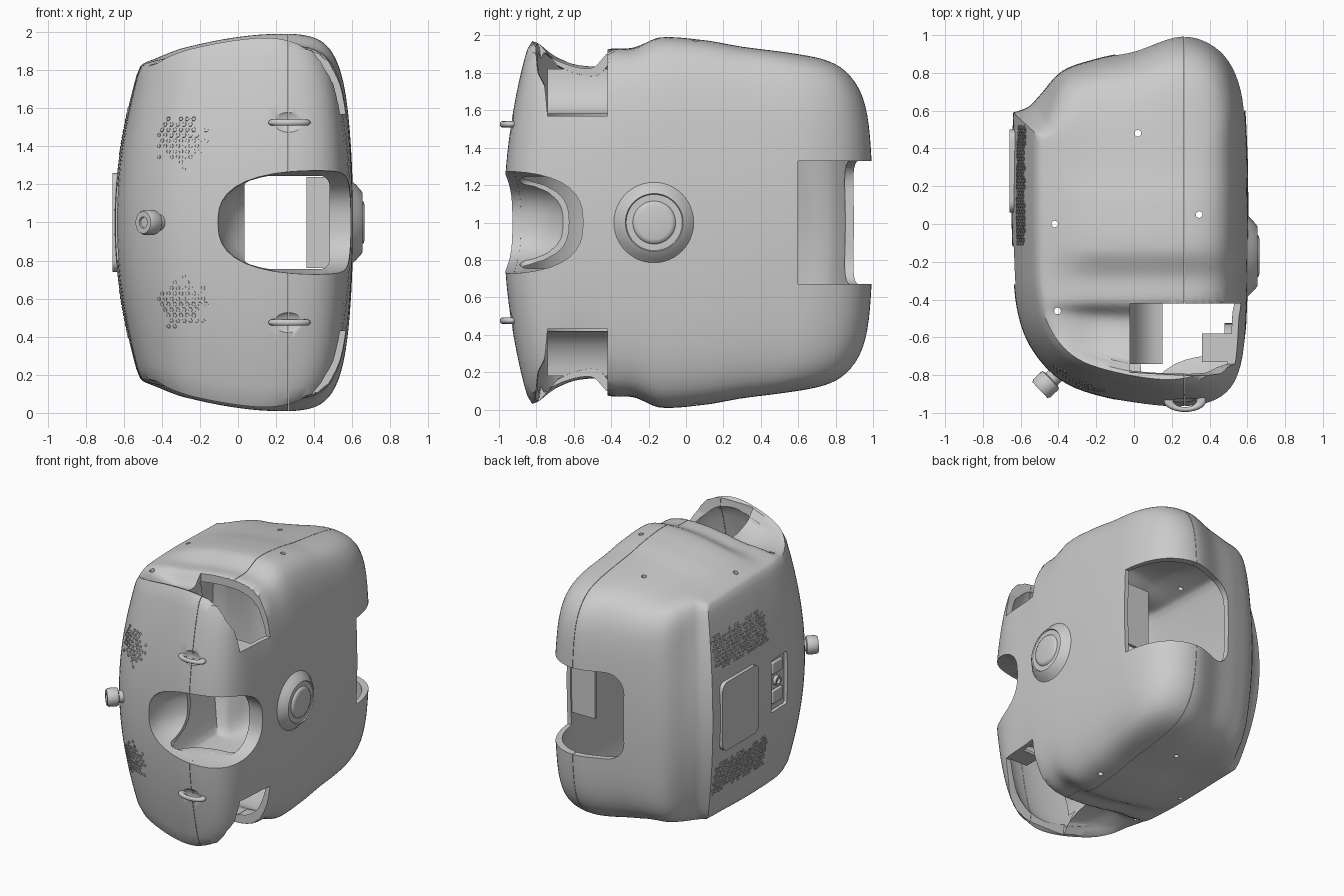
import bpy, bmesh, math, random
from mathutils import Vector, Matrix

if "Cube" in bpy.data.objects:
    bpy.data.objects.remove(bpy.data.objects["Cube"])
random.seed(4)

# ---------- helpers ----------
def finish(bm, name, recalc=True, angle=35):
    if recalc:
        bmesh.ops.recalc_face_normals(bm, faces=bm.faces)
    me = bpy.data.meshes.new(name)
    bm.to_mesh(me)
    bm.free()
    ob = bpy.data.objects.new(name, me)
    bpy.context.collection.objects.link(ob)
    smooth(ob, angle)
    return ob

def smooth(ob, angle=35):
    bpy.ops.object.select_all(action='DESELECT')
    ob.select_set(True)
    bpy.context.view_layer.objects.active = ob
    bpy.ops.object.shade_smooth_by_angle(angle=math.radians(angle))

def boolean(ob, cutter, op='DIFFERENCE', keep=0.0):
    # tries another solver if too little of the mesh survives
    backup = ob.data.copy()
    for solver in ('EXACT', 'MANIFOLD', 'FLOAT'):
        bpy.context.view_layer.objects.active = ob
        m = ob.modifiers.new('cut', 'BOOLEAN')
        m.operation, m.object, m.solver = op, cutter, solver
        bpy.ops.object.modifier_apply(modifier=m.name)
        if len(ob.data.vertices) > keep * len(backup.vertices):
            break
        ob.data = backup.copy()
    bpy.data.objects.remove(cutter)

def box(bm, lo, hi, bevel=0, axis=None):
    # bevels all edges, or only those along one axis
    lo, hi = Vector(lo), Vector(hi)
    mat = Matrix.Translation((lo + hi) / 2) @ Matrix.Diagonal((*(hi - lo), 1))
    vs = bmesh.ops.create_cube(bm, size=1, matrix=mat)['verts']
    if bevel:
        es = list({e for v in vs for e in v.link_edges})
        if axis is not None:
            es = [e for e in es if abs((e.verts[0].co - e.verts[1].co)[axis]) > 1e-4]
        bmesh.ops.bevel(bm, geom=es, offset=bevel, segments=6, profile=0.5, affect='EDGES')

def blob(bm, c, r, p=2.0, seg=32):
    # ellipsoid, squarer as p grows
    for v in bmesh.ops.create_uvsphere(bm, u_segments=seg, v_segments=seg // 2, radius=1)['verts']:
        n = v.co.copy()
        n /= sum(abs(k) ** p for k in n) ** (1 / p)
        v.co = Vector(c) + Vector(n[i] * r[i] for i in range(3))

def lathe(bm, profile, mat, seg=40):
    # profile of (radius, height) about local z
    rings = [[bm.verts.new(mat @ Vector((r * math.cos(2 * math.pi * i / seg),
              r * math.sin(2 * math.pi * i / seg), h))) for i in range(seg)] for r, h in profile]
    for a, b in zip(rings, rings[1:]):
        for i in range(seg):
            j = (i + 1) % seg
            bm.faces.new((a[i], a[j], b[j], b[i]))
    bm.faces.new(rings[0][::-1])
    bm.faces.new(rings[-1])

def hermite(p0, p1, p2, p3, t):
    return 0.5 * (2 * p1 + (p2 - p0) * t + (2 * p0 - 5 * p1 + 4 * p2 - p3) * t * t
                  + (3 * p1 - p0 - 3 * p2 + p3) * t ** 3)

def table(tab, x):
    x = min(max(x, tab[0][0]), tab[-1][0])
    i = max(k for k in range(len(tab) - 1) if tab[k][0] <= x)
    g = lambda k: tab[min(max(k, 0), len(tab) - 1)][1]
    t = (x - tab[i][0]) / (tab[i + 1][0] - tab[i][0])
    return hermite(g(i - 1), g(i), g(i + 1), g(i + 2), t)

# ---------- body shape ----------
# plan outline from the rear left corner: x, y, taper towards top, edge roundness
PLAN = [(-.64, .59, .19, .02), (-.648, .25, .2, .02), (-.645, -.1, .2, .02), (-.62, -.45, .19, .02),
        (-.53, -.68, .165, .02), (-.35, -.85, .15, .02), (-.05, -.94, .145, .02), (.26, -.975, .145, .03),
        (.47, -.92, .14, .08), (.57, -.75, .13, .13), (.6, -.4, .12, .14), (.605, 0, .12, .14),
        (.6, .4, .12, .13), (.57, .72, .08, .13), (.46, .92, .05, .13), (.26, 1, .05, .13),
        (.0, .92, .06, .13), (-.2, .875, .06, .12), (-.38, .81, .08, .1), (-.5, .68, .15, .05),
        (-.56, .62, .18, .03)]
ROOF_X = [(-.7, .78), (-.52, .83), (-.3, .912), (0, .972), (.26, .99), (.7, .975)]
ROOF_Y = [(-.84, 0), (-.76, -.085), (-.62, -.135), (-.5, -.14), (-.42, -.065), (-.28, -.055), (-.14, 0),
          (.1, -.015), (.3, -.05), (.55, -.08), (.8, -.11), (1, -.16)]
LIP_Y = [(-.6, .52), (-.5, .57), (-.3, .72), (0, .8), (.26, .83), (.42, .79), (.7, .7)]

def roof(x, y):
    t = min(max((x + .55) / .42, 0), 1)
    fade = t * t * (3 - 2 * t)
    if y > 0:
        fade = .15 + .85 * fade
    if y < -.42:
        y = -.42 + (y + .42) * .42 / (table(LIP_Y, x) - .42)
    return table(ROOF_X, x) + table(ROOF_Y, y) * fade

def outline(steps=6):
    pts = [Vector(p) for p in PLAN] + [Vector(PLAN[0])]
    g = lambda k: pts[min(max(k, 0), len(pts) - 1)]
    return [hermite(g(i - 1), g(i), g(i + 1), g(i + 2), s / steps)
            for i in range(len(PLAN)) for s in range(steps)]

def body_mesh(bm, scale=1):
    ring = outline()
    up = [(1, k / 16) for k in range(17)] + [(1 - k / 30, 1) for k in range(1, 30)]
    rows = []
    for c, h in [(c, -h) for c, h in up[:0:-1]] + up:
        row = []
        for X, Y, a, q in ring:
            q = max(q, .02)
            m = (c ** (1 / q) + abs(h) ** (1 / q)) ** q
            hh = h / m
            w = c / m * (1 - a * hh * hh)
            row.append(bm.verts.new((X * w * scale, Y * w * scale, 1 + hh * roof(X * w, Y * w) * scale)))
        rows.append(row)
    n = len(ring)
    for a, b in zip(rows, rows[1:]):
        for i in range(n):
            bm.faces.new((a[i], a[(i + 1) % n], b[(i + 1) % n], b[i]))
    for row, s in ((rows[0], -1), (rows[-1], 1)):
        pole = bm.verts.new((0, 0, 1 + s * roof(0, 0) * scale))
        for i in range(n):
            bm.faces.new((row[i], row[(i + 1) % n], pole))
    bmesh.ops.recalc_face_normals(bm, faces=bm.faces)

# hollow housing: outer skin plus a reversed inner skin
bm = bmesh.new()
body_mesh(bm)
dup = bmesh.ops.duplicate(bm, geom=bm.verts[:] + bm.edges[:] + bm.faces[:])['geom']
for v in [g for g in dup if isinstance(g, bmesh.types.BMVert)]:
    v.co = Vector((0, 0, 1)) + (v.co - Vector((0, 0, 1))) * .95
bmesh.ops.reverse_faces(bm, faces=[g for g in dup if isinstance(g, bmesh.types.BMFace)])
housing = finish(bm, 'housing', recalc=False)

# openings, recesses and screw holes
MOUTH_C, MOUTH_R = (.5, -1.05, 1), (.61, .5, .275)
NOTCH = [(-.42, .57), (-.42, 1.1), (-.79, 1.1), (-.785, .94), (-.765, .8), (-.75, .68), (-.74, .57)]
bm = bmesh.new()
box(bm, (-.1, .6, .67), (1, 1.4, 1.33), .14, 1)
blob(bm, MOUTH_C, MOUTH_R, 2.7, 48)
box(bm, (-.75, -.32, .8), (-.585, -.12, 1.2), .015)
for s in (-1, 1):
    f = bm.faces.new([bm.verts.new((-.02, y, 1 + s * z)) for y, z in NOTCH])
    ext = bmesh.ops.extrude_face_region(bm, geom=[f], use_keep_orig=True)['geom']
    for v in [g for g in ext if isinstance(g, bmesh.types.BMVert)]:
        v.co.x += .9
        if v.co.y < -.76:
            v.co.y -= .05
    blob(bm, (.27, -.965, 1 + s * .535), (.105, .05, .07))
    for x, y in ((.345, .05), (-.42, 0), (-.405, -.46), (.02, .48)):
        lathe(bm, [(.018, .6), (.018, 1.2)], Matrix.Translation((x, y, 1)) @ Matrix.Diagonal((1, 1, s, 1)), 12)
bmesh.ops.triangulate(bm, faces=[f for f in bm.faces if len(f.verts) > 4])
boolean(housing, finish(bm, 'openings_cutter'), keep=.4)

# fine parting seam
bm = bmesh.new()
box(bm, (.2635, -2, -1), (.2665, 2, 3))
boolean(housing, finish(bm, 'seam_cutter'), keep=.5)
smooth(housing)

# funnel lining of the front opening
bm = bmesh.new()
blob(bm, MOUTH_C, [r * 1.05 for r in MOUTH_R], 2.7, 48)
funnel = finish(bm, 'front_funnel')
bm = bmesh.new()
blob(bm, MOUTH_C, [r * 1.002 for r in MOUTH_R], 2.7, 48)
boolean(funnel, finish(bm, 'funnel_cutter'))
bm = bmesh.new()
box(bm, (.035, -.9, .755), (.48, 0, 1.245), .05)
boolean(funnel, finish(bm, 'funnel_hole_cutter'))
bm = bmesh.new()
body_mesh(bm, .992)
boolean(funnel, finish(bm, 'funnel_trim'), 'INTERSECT')
smooth(funnel)

# perforation rims laid on the skin
bpy.context.view_layer.update()
bm = bmesh.new()
def perforate(origin, direction):
    ok, loc, nor, _ = housing.ray_cast(Vector(origin), Vector(direction))
    if ok:
        m = Matrix.Translation(loc) @ nor.to_track_quat('Z', 'Y').to_matrix().to_4x4()
        lathe(bm, [(.013, -.004), (.013, .003), (.009, .003), (.009, .0006)], m, 6)
STEP = .033
for s in (-1, 1):
    for i in range(-4, 5):
        for j in range(-5, 6):
            a, b = (i + (j % 2) / 2) * STEP, j * STEP * .87
            if math.hypot(a, b) < random.uniform(.09, .15):
                perforate((-.3 + a, -2, 1 + s * .43 + b), (0, 1, 0))
    for i in range(19):
        for j in range(-4, 5):
            if abs(j) < random.uniform(3, 6):
                perforate((-2, -.1 + (i + (j % 2) / 2) * STEP, 1 + s * .48 + j * STEP * .87), (1, 0, 0))
finish(bm, 'perforations', angle=20)

# round hub on the right side
bm = bmesh.new()
lathe(bm, [(.225, .592), (.21, .606), (.195, .622), (.17, .645), (.155, .655), (.15, .648), (.14, .648),
           (.115, .648), (.108, .66), (.09, .665), (.01, .665)],
      Matrix.Translation((0, -.17, 1)) @ Matrix.Rotation(math.pi / 2, 4, 'Y'), 48)
finish(bm, 'side_hub', angle=45)

# knob on the front left corner
d = Vector((-.72, -.69, 0))
m = Matrix.Translation((-.415, -.8, 1)) @ d.to_track_quat('Z', 'Y').to_matrix().to_4x4()
bm = bmesh.new()
lathe(bm, [(.045, -.03), (.045, .03), (.062, .035), (.066, .045), (.066, .1), (.058, .115), (.03, .115), (.028, .105)], m, 24)
finish(bm, 'corner_knob')

# strap loops on the front
for s in (-1, 1):
    bpy.ops.mesh.primitive_torus_add(major_radius=.044, minor_radius=.013, major_segments=32,
                                     minor_segments=12, location=(.27, -.938, 1 + s * .525))
    ob = bpy.context.object
    ob.name, ob.scale = 'strap_loop', (1.95, 1, 1.3)
    smooth(ob)

# left hatch with rounded corners, socket tray and ports
bm = bmesh.new()
box(bm, (-.66, .06, .74), (-.61, .5, 1.26), .06, 0)
finish(bm, 'left_hatch')
bm = bmesh.new()
box(bm, (-.605, -.33, .79), (-.585, -.11, 1.21))
for y, z, r in ((-.22, .9, .05), (-.22, 1.12, .045)):
    box(bm, (-.625, y - .06, z - r), (-.6, y + .06, z + r), .008)
lathe(bm, [(.035, 0), (.035, .025), (.022, .025), (.022, .005)],
      Matrix.Translation((-.605, -.22, 1.01)) @ Matrix.Rotation(-math.pi / 2, 4, 'Y'), 20)
finish(bm, 'socket_tray')

# curved inner wall running down from each scoop into the notch
for s in (-1, 1):
    bm = bmesh.new()
    arc = [(.15 - .175 * math.cos(k * math.pi / 16), .82 - .24 * math.sin(k * math.pi / 16)) for k in range(9)]
    rows = [[bm.verts.new((x, y, 1 + s * z)) for y in (-.74, -.41)] for x, z in arc]
    for a, b in zip(rows, rows[1:]):
        bm.faces.new((a[0], a[1], b[1], b[0]))
    finish(bm, 'scoop_wall', angle=40)

# bracket and small ledges seen through the openings
bm = bmesh.new()
box(bm, (.36, .56, .76), (.565, .585, 1.24))
for s in (-1, 1):
    z = sorted((1 + s * .55, 1 + s * .57))
    box(bm, (.36, -.73, z[0]), (.52, -.58, z[1]))
finish(bm, 'inner_bracket')
